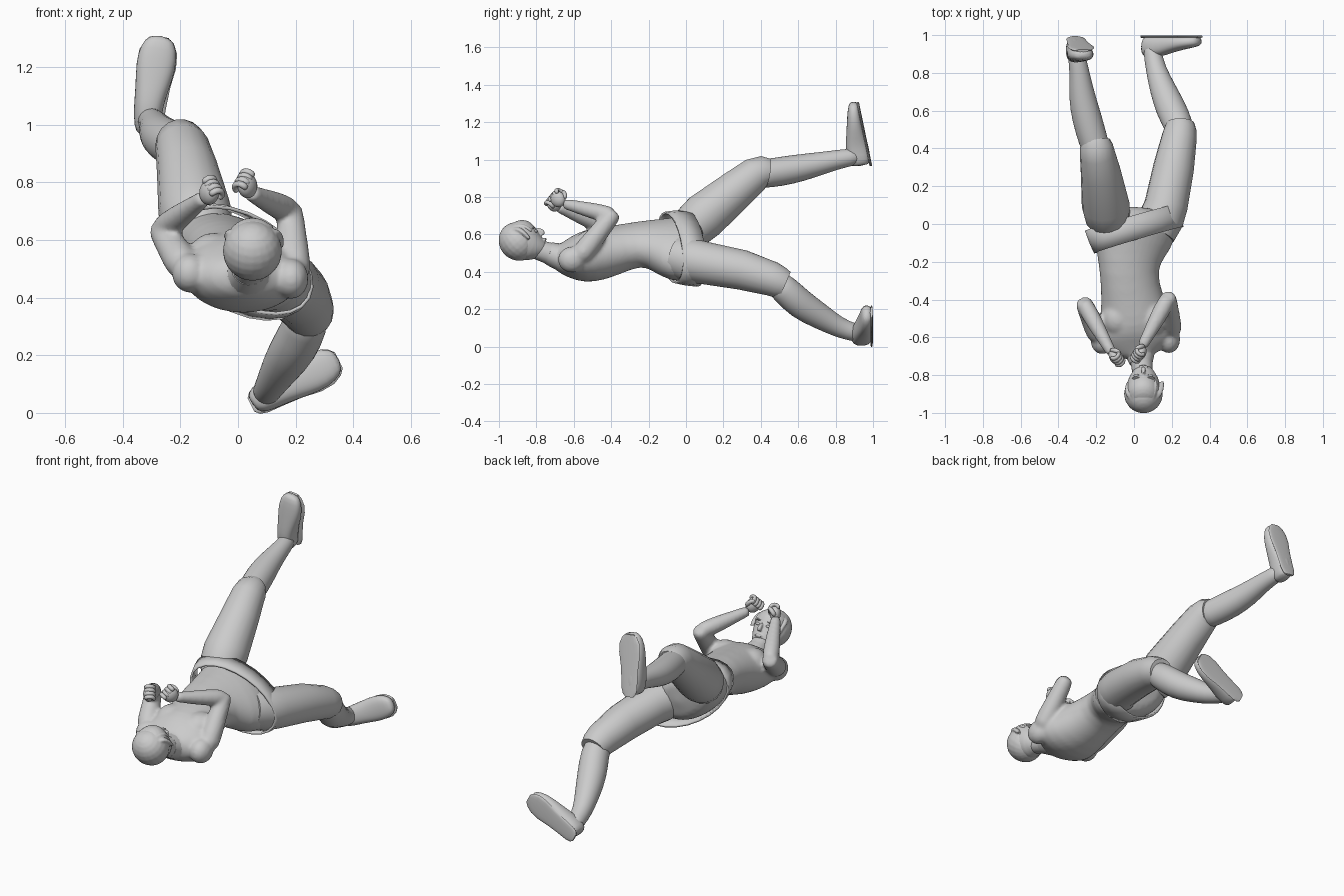
import bpy, bmesh, math
from mathutils import Vector, Matrix

if "Cube" in bpy.data.objects:
    bpy.data.objects.remove(bpy.data.objects["Cube"])


def finish(bm, name, sub, angle=40):
    bmesh.ops.recalc_face_normals(bm, faces=bm.faces)
    me = bpy.data.meshes.new(name)
    bm.to_mesh(me)
    bm.free()
    ob = bpy.data.objects.new(name, me)
    bpy.context.collection.objects.link(ob)
    if sub:
        m = ob.modifiers.new("Smooth", 'SUBSURF')
        m.levels = m.render_levels = sub
    bpy.ops.object.select_all(action='DESELECT')
    ob.select_set(True)
    bpy.context.view_layer.objects.active = ob
    if sub:
        bpy.ops.object.shade_smooth()
    else:
        bpy.ops.object.shade_smooth_by_angle(angle=math.radians(angle))
    return ob


def loft(name, secs, side=(1, 0, 0), n=16, sub=1, power=1.0, cap=True):
    """Skin rings along a path; section = x, y, z, half width[, half depth[, roll]]."""
    bm = bmesh.new()
    pts = [Vector(s[:3]) for s in secs]
    grow = 1.02 if sub else 1.0
    rings = []
    for i, s in enumerate(secs):
        t = (pts[min(i + 1, len(pts) - 1)] - pts[max(i - 1, 0)]).normalized()
        ru = s[3] * grow
        rv = (s[4] if len(s) > 4 else s[3]) * grow
        u = Vector(side)
        u = (u - t * u.dot(t)).normalized()
        if len(s) > 5:
            u = Matrix.Rotation(math.radians(s[5]), 3, t) @ u
        v = t.cross(u)
        ring = []
        for k in range(n):
            a = 2 * math.pi * k / n
            c, d = math.cos(a), math.sin(a)
            c = math.copysign(abs(c) ** power, c)
            d = math.copysign(abs(d) ** power, d)
            ring.append(bm.verts.new(pts[i] + u * ru * c + v * rv * d))
        rings.append(ring)
    for a, b in zip(rings, rings[1:]):
        for k in range(n):
            bm.faces.new((a[k], a[(k + 1) % n], b[(k + 1) % n], b[k]))
    if cap:
        bm.faces.new(rings[0])
        bm.faces.new(rings[-1])
    return finish(bm, name, sub)


def ball(name, loc, size, rot=None):
    bm = bmesh.new()
    bmesh.ops.create_uvsphere(bm, u_segments=20, v_segments=12, radius=1)
    m = Matrix.Diagonal((*size, 1))
    bm.transform(Matrix.Translation(loc) @ (rot.to_4x4() if rot else Matrix()) @ m)
    return finish(bm, name, 0, 60)


def blend(name, obs, voxel, rounds):
    """Melt overlapping parts into one smooth skin."""
    bpy.ops.object.select_all(action='DESELECT')
    for o in obs:
        o.select_set(True)
    bpy.context.view_layer.objects.active = obs[0]
    bpy.ops.object.convert(target='MESH')
    bpy.ops.object.join()
    ob = bpy.context.view_layer.objects.active
    ob.name = name
    r = ob.modifiers.new("Remesh", 'REMESH')
    r.mode, r.voxel_size, r.use_smooth_shade = 'VOXEL', voxel, True
    s = ob.modifiers.new("Relax", 'SMOOTH')
    s.factor, s.iterations = .5, rounds


# torso, twisting from level shoulders to rolled hips
body = [loft("torso", [
    (.03, -.715, .475, .07, .055, 0), (.02, -.66, .472, .16, .085, 0),
    (.015, -.6, .472, .215, .12, 2), (.01, -.52, .482, .195, .143, 6),
    (-.01, -.4, .51, .162, .133, 10), (-.03, -.25, .555, .152, .112, 18),
    (-.02, -.14, .54, .195, .133, 26), (0, -.05, .525, .245, .146, 30),
    (0, .03, .52, .235, .142, 32), (0, .09, .51, .13, .1, 32)], n=20)]
for sx in (-.085, .095):
    body.append(ball("chest", (sx, -.5, .55), (.085, .095, .075)))

# loose waistband
band = loft("waistband", [
    (.025, -.085, .53, .27, .158, 29), (.008, -.03, .528, .28, .164, 30),
    (-.012, .035, .525, .287, .164, 31)], n=24, sub=0, cap=False)
sol = band.modifiers.new("Thickness", 'SOLIDIFY')
sol.thickness = .012

# trouser legs with cut hems at the knee
loft("thigh_raised", [
    (-.125, .0, .6, .1), (-.14, .04, .645, .12), (-.15, .1, .70, .127),
    (-.175, .27, .84, .107), (-.193, .37, .92, .094), (-.2, .41, .932, .088),
    (-.205, .435, .928, .079)], sub=0, n=18)
loft("thigh_lower", [
    (.11, -.05, .48, .11), (.145, .03, .46, .12), (.17, .1, .447, .115),
    (.21, .3, .41, .108), (.24, .46, .362, .093), (.245, .5, .343, .086),
    (.245, .53, .33, .076)], sub=0, n=18)

# lower legs
loft("shin_raised", [
    (-.19, .36, .92, .075), (-.215, .44, .926, .077), (-.25, .56, .945, .08, .078),
    (-.277, .68, .97, .07, .066), (-.288, .8, .998, .052), (-.3, .87, 1.01, .048),
    (-.31, .93, 1.02, .04)])
loft("shin_lower", [
    (.245, .46, .36, .07), (.235, .53, .305, .078), (.195, .61, .225, .082),
    (.15, .72, .16, .069), (.115, .82, .1, .053), (.1, .9, .075, .049),
    (.09, .95, .065, .04)])

# shoes, heel to toe, with the soles facing away from the head
loft("shoe_raised", [
    (-.315, .932, .965, .03, .045), (-.315, .929, .99, .046, .06),
    (-.312, .915, 1.06, .05, .062), (-.3, .908, 1.12, .056, .052),
    (-.285, .9, 1.2, .07, .04), (-.275, .896, 1.27, .064, .032),
    (-.268, .896, 1.31, .035, .022)], power=.8)
loft("shoe_lower", [
    (.05, .942, .03, .03, .045), (.07, .939, .045, .051, .056),
    (.125, .94, .075, .056, .058), (.185, .951, .106, .062, .047),
    (.255, .961, .14, .072, .037), (.315, .966, .168, .062, .031),
    (.352, .97, .185, .033, .022)], side=(-.42, 0, .9), power=.8)
for name, a, w, b in (("sole_raised", (-.315, .988, .968), Vector((1, 0, 0)), (-.27, .918, 1.304)),
                      ("sole_lower", (.045, .992, .028), Vector((-.42, 0, .9)), (.35, .992, .183))):
    a, b = Vector(a), Vector(b)
    secs = [(*a.lerp(b, f), r, .007) for f, r in
            ((0, .026), (.04, .042), (.12, .05), (.3, .053), (.5, .058), (.7, .069),
             (.85, .066), (.95, .05), (1, .03))]
    loft(name, secs, side=w, sub=0, power=.8)


# arms bent in a guard
def arm(tag, shoulder, elbow, wrist):
    s, e, w = Vector(shoulder), Vector(elbow), Vector(wrist)
    back = (e - (s + w) / 2).normalized() * .012
    return [loft("upper_arm_" + tag, [
        (*s, .06), (*s.lerp(e, .3), .06), (*s.lerp(e, .7), .052), (*(e), .048),
        (*(e + (e - s) * .1), .036)], n=12),
        loft("forearm_" + tag, [
            (*(e + back), .038), (*e.lerp(w, .1), .047), (*e.lerp(w, .35), .047),
            (*e.lerp(w, .75), .036), (*w, .03), (*(w + (w - e) * .08), .028)], n=12)]


body += arm("left", (-.18, -.61, .495), (-.265, -.42, .635), (-.125, -.67, .74))
body += arm("right", (.198, -.585, .46), (.18, -.395, .7), (.05, -.635, .76))
body.append(ball("shoulder_left", (-.168, -.62, .485), (.062, .07, .068)))
body.append(ball("shoulder_right", (.185, -.61, .465), (.06, .075, .07)))


# fists: palm, four curled fingers and a thumb
def fist(tag, centre, across, out, inward):
    c = Vector(centre)
    x, y = Vector(across).normalized(), Vector(out).normalized()
    y = (y - x * y.dot(x)).normalized()
    z = x.cross(y) * inward
    rot = Matrix((x, y, z)).transposed()
    ball("palm_" + tag, c, (.042, .045, .03), rot)
    for i in range(4):
        o = c + x * (-.031 + .0205 * i)
        pts = [o + y * .015 - z * .02, o + y * .042 - z * .008, o + y * .04 + z * .022,
               o + y * .012 + z * .034, o + z * .022]
        loft("finger_" + tag, [(*p, .0128) for p in pts], side=x, n=8)
    tp = [c - x * .03 - y * .03, c - x * .048 + z * .02, c - x * .03 + y * .026 + z * .04]
    loft("thumb_" + tag, [(*tp[0], .015), (*tp[1], .014), (*tp[2], .011)], side=z, n=8)


fist("left", (-.1, -.705, .765), (.35, -.5, -.6), (.3, -.5, .75), -1)
fist("right", (.033, -.685, .788), (-.35, -.5, -.6), (-.25, -.5, .75), 1)

# neck with collar line
body.append(loft("neck", [(.05, -.84, .53, .055), (.045, -.77, .512, .055),
                          (.035, -.7, .487, .063), (.03, -.65, .475, .085)]))
blend("body", body, .01, 8)
loft("collar", [(.038, -.735, .5, .062, .06), (.034, -.70, .488, .074, .068),
                (.03, -.67, .478, .09, .072)], sub=0)

# head, tilted forward so the face looks over the chest
HEAD = Vector((.05, -.875, .565))
face, up, across = Vector((0, .74, .67)), Vector((0, -.67, .74)), Vector((1, 0, 0))
head_rot = Matrix((across, face, up)).transposed()


def hp(x, f, u):
    return HEAD + across * x + face * f + up * u


skull = [loft("head", [(*hp(0, f, u), w, d) for u, f, w, d in (
    (-.118, .072, .026, .024), (-.098, .052, .052, .05), (-.06, .022, .08, .083),
    (-.01, .003, .092, .103), (.04, -.008, .096, .106), (.08, -.01, .08, .09),
    (.108, -.01, .04, .05))], n=18),
    loft("nose", [(*hp(0, .1, .0), .008, .01), (*hp(0, .11, -.025), .011, .014),
                  (*hp(0, .112, -.04), .015, .016), (*hp(0, .1, -.052), .012, .01)], n=8),
    ball("mouth", hp(0, .093, -.075), (.025, .012, .009), head_rot)]
blend("head", skull, .005, 4)
for s in (-1, 1):
    ball("eye", hp(s * .036, .089, -.01), (.016, .008, .008), head_rot)
    ball("eyebrow", hp(s * .038, .09, .012), (.022, .01, .004), head_rot)

# hair cap with swept locks
hair = [ball("hair", hp(0, -.02, .014), (.103, .1, .107), head_rot)]
for i in range(6):
    a = (i - 2.5) / 2.5
    hair.append(loft("hair_lock", [
        (*hp(a * .05, .0, .108 - .03 * a * a), .026, .012),
        (*hp(a * .074, .06 - .03 * a * a, .076 - .015 * a * a), .03, .016),
        (*hp(a * .087 + .006, .086 - .05 * a * a, .042 - .02 * a * a), .022, .013),
        (*hp(a * .09 + .012, .092 - .055 * a * a, .016 - .045 * a * a), .009, .008)], n=8))
blend("hair", hair, .006, 4)
